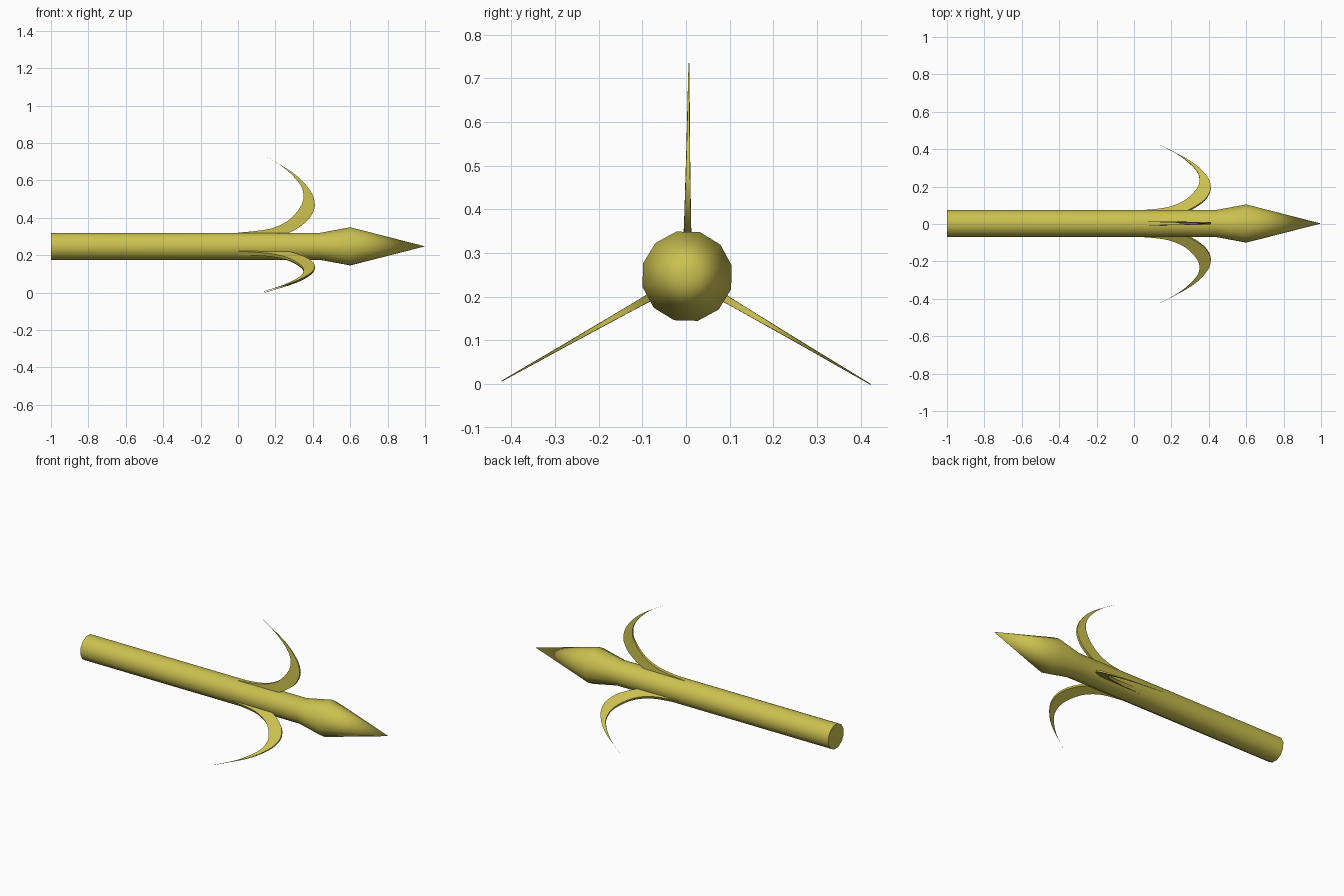
import bpy, bmesh
from math import sin, cos, radians
from mathutils import Vector

cube = bpy.data.objects.get("Cube")
if cube:
    bpy.data.objects.remove(cube)

AXIS_Y, AXIS_Z = 0.0025, 0.247

# single olive gold colour
gold = bpy.data.materials.new("olive_gold")
gold.use_nodes = True
gold.diffuse_color = (0.60, 0.53, 0.08, 1)
gold.node_tree.nodes["Principled BSDF"].inputs["Base Color"].default_value = gold.diffuse_color


def finish(name, bm, angle):
    bmesh.ops.recalc_face_normals(bm, faces=bm.faces[:])
    mesh = bpy.data.meshes.new(name)
    bm.to_mesh(mesh)
    bm.free()
    mesh.materials.append(gold)
    obj = bpy.data.objects.new(name, mesh)
    bpy.context.collection.objects.link(obj)
    bpy.ops.object.select_all(action='DESELECT')
    obj.select_set(True)
    bpy.context.view_layer.objects.active = obj
    bpy.ops.object.shade_smooth_by_angle(angle=radians(angle))
    return obj


def bridge(bm, a, b):
    n = len(a)
    for i in range(n):
        j = (i + 1) % n
        bm.faces.new((a[i], a[j], b[j], b[i]))


# shaft with swollen pointed head, turned around the x axis
SIDES = 12
bm = bmesh.new()
rings = []
for x, r in [(-1, 0.0745), (0.44, 0.0745), (0.6, 0.105)]:
    ring = []
    for i in range(SIDES):
        a = radians(13.5 + i * 360 / SIDES)
        ring.append(bm.verts.new((x, AXIS_Y + r * cos(a), AXIS_Z + r * sin(a))))
    rings.append(ring)
for a, b in zip(rings, rings[1:]):
    bridge(bm, a, b)
bm.faces.new(rings[0])
tip = bm.verts.new((1, AXIS_Y, AXIS_Z))
for i in range(SIDES):
    bm.faces.new((rings[-1][i], rings[-1][(i + 1) % SIDES], tip))
finish("shaft_and_head", bm, 40)


# swept-back barbs: inner and outer edge as (x, distance from axis)
INNER = [(0, .073), (.12, .085), (.2, .103), (.275, .143), (.33, .205),
         (.35, .262), (.333, .33), (.25, .417), (.14, .488)]
OUTER = [(.02, .05), (.17, .05), (.28, .075), (.365, .132), (.402, .185),
         (.41, .235), (.385, .3), (.305, .385), (.142, .487)]


def smooth_path(points, steps=4):
    p = [Vector(q) for q in points]
    p = [2 * p[0] - p[1]] + p + [2 * p[-1] - p[-2]]
    out = []
    for i in range(1, len(p) - 2):
        a, b, c, d = p[i - 1:i + 3]
        for s in range(steps):
            t = s / steps
            out.append(0.5 * (2 * b + (c - a) * t + (2 * a - 5 * b + 4 * c - d) * t * t
                              + (3 * b - a - 3 * c + d) * t ** 3))
    return out + [p[-2]]


def barb(name, degrees):
    a = radians(degrees)
    radial = Vector((0, cos(a), sin(a)))
    side = Vector((0, -sin(a), cos(a)))
    centre = Vector((0, AXIS_Y, AXIS_Z))
    bm = bmesh.new()
    inner, outer = smooth_path(INNER), smooth_path(OUTER)
    sections = []
    for i, (p, q) in enumerate(zip(inner, outer)):
        half = 0.0115 + (0.001 - 0.0115) * i / (len(inner) - 1)
        corners = [(p, half), (q, half), (q, -half), (p, -half)]
        sections.append([bm.verts.new(centre + Vector((e.x, 0, 0)) + radial * e.y + side * h)
                         for e, h in corners])
    for s, t in zip(sections, sections[1:]):
        bridge(bm, s, t)
    bm.faces.new(sections[0])
    bm.faces.new(sections[-1])
    finish(name, bm, 40)


for i, name in enumerate(["top_barb", "front_barb", "back_barb"]):
    barb(name, 89.5 + 120 * i)
